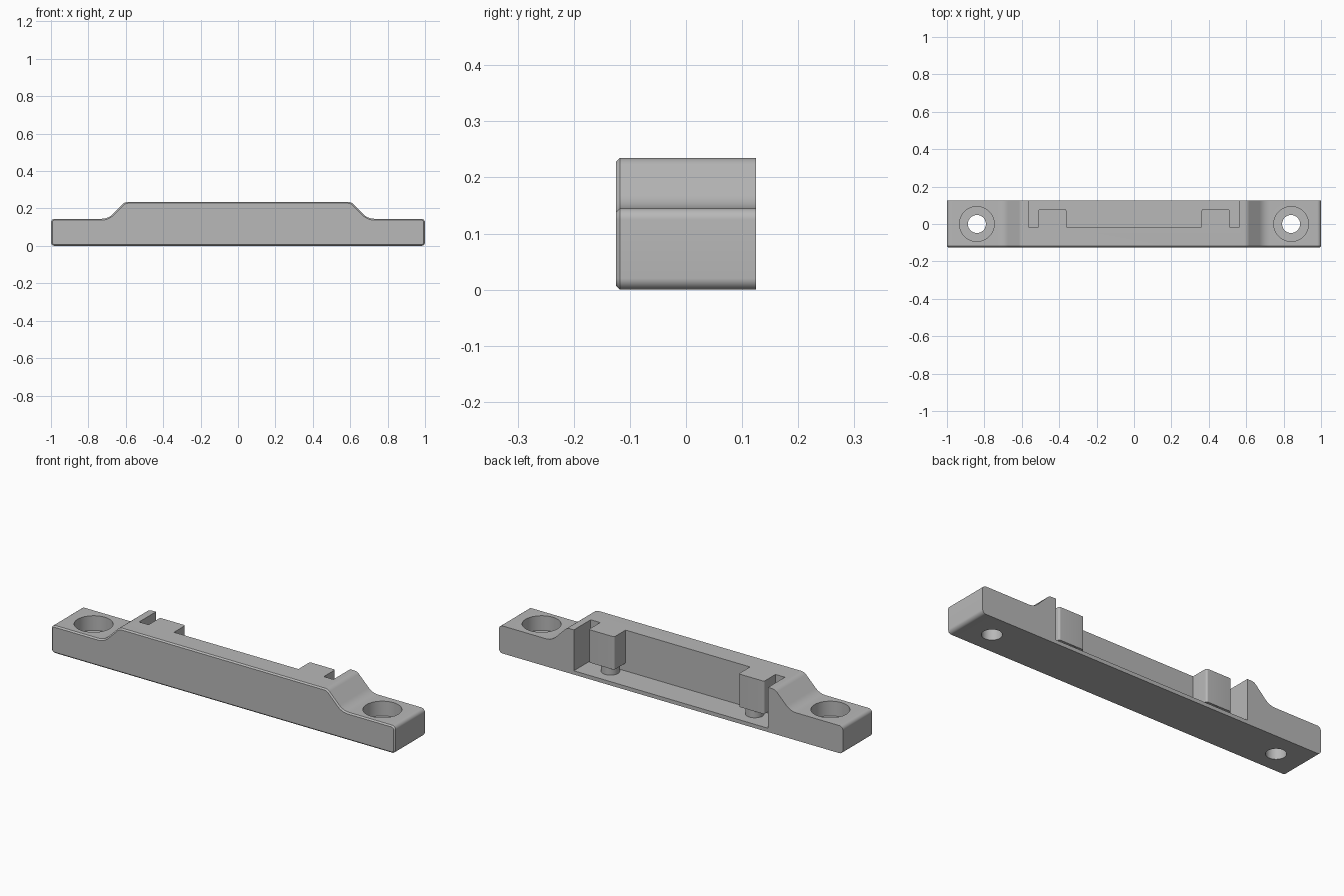
import bpy, bmesh, math
from mathutils import Vector

cube = bpy.data.objects.get("Cube")
if cube:
    bpy.data.objects.remove(cube, do_unlink=True)

grey = bpy.data.materials.new("light_grey")
grey.use_nodes = True
colour = (0.48, 0.48, 0.48, 1)
grey.diffuse_color = colour
grey.node_tree.nodes["Principled BSDF"].inputs["Base Color"].default_value = colour

DEPTH = 0.125        # half depth
FLOOR = 0.02         # recess floor height
UNDER = 0.062        # underside of the hanging blocks


def fillet(corners, steps=6):
    """Round each (a, b, radius) corner of a closed outline."""
    out = []
    for i, (a, b, r) in enumerate(corners):
        p = Vector((a, b))
        if r == 0:
            out.append(p)
            continue
        u = (Vector(corners[i - 1][:2]) - p).normalized()
        v = (Vector(corners[(i + 1) % len(corners)][:2]) - p).normalized()
        half = u.angle(v) / 2
        centre = p + (u + v).normalized() * r / math.sin(half)
        start = p + u * r / math.tan(half) - centre
        end = p + v * r / math.tan(half) - centre
        for k in range(steps + 1):
            t = k / steps
            out.append(centre + start.lerp(end, t).normalized() * r)
    return out


def make_object(name, bm):
    bmesh.ops.recalc_face_normals(bm, faces=bm.faces)
    mesh = bpy.data.meshes.new(name)
    bm.to_mesh(mesh)
    bm.free()
    mesh.materials.append(grey)
    obj = bpy.data.objects.new(name, mesh)
    bpy.context.collection.objects.link(obj)
    return obj


def extrude(points, offset):
    bm = bmesh.new()
    face = bm.faces.new([bm.verts.new(p) for p in points])
    geom = bmesh.ops.extrude_face_region(bm, geom=[face])["geom"]
    moved = [g for g in geom if isinstance(g, bmesh.types.BMVert)]
    bmesh.ops.translate(bm, verts=moved, vec=offset)
    return bm


def cylinder(name, x, y, low, high, radius):
    bm = bmesh.new()
    bmesh.ops.create_cone(bm, cap_ends=True, segments=48, radius1=radius,
                          radius2=radius, depth=high - low)
    bmesh.ops.translate(bm, verts=bm.verts, vec=(x, y, (low + high) / 2))
    return make_object(name, bm)


def activate(obj):
    bpy.ops.object.select_all(action='DESELECT')
    obj.select_set(True)
    bpy.context.view_layer.objects.active = obj


def cut(target, cutter):
    mod = target.modifiers.new("cut", 'BOOLEAN')
    mod.operation = 'DIFFERENCE'
    mod.solver = 'EXACT'
    mod.object = cutter
    activate(target)
    bpy.ops.object.modifier_apply(modifier=mod.name)
    bpy.data.objects.remove(cutter, do_unlink=True)


def mirrored(half):
    return half + [(-a, b, r) for a, b, r in reversed(half)]


# Bar body: rounded silhouette with a chamfered front rim
side = [(1, 0, 0.02), (1, 0.145, 0.02), (0.695, 0.145, 0.08), (0.605, 0.235, 0.04)]
outline = [(p.x, -DEPTH, p.y) for p in fillet(mirrored(side))]
bm = extrude(outline, (0, 2 * DEPTH, 0))
rim = [e for e in bm.edges if all(v.co.y < -DEPTH + 1e-4 for v in e.verts)]
bmesh.ops.bevel(bm, geom=rim, offset=0.007, segments=1, affect='EDGES')
body = make_object("mounting_bar", bm)

# Rear recess, leaving two blocks standing from the wall
recess = [(0.565, 0.2, 0), (0.565, -0.015, 0), (0.51, -0.015, 0),
          (0.51, 0.08, 0.01), (0.362, 0.08, 0.01), (0.362, -0.015, 0)]
points = [(p.x, p.y, 0.04) for p in fillet(mirrored(recess))]
cut(body, make_object("recess_cutter", extrude(points, (0, 0, 0.3))))

# Clearance beneath the blocks
lower = [(sx * 0.565, y, FLOOR) for sx, y in ((1, 0.2), (1, -0.015), (-1, -0.015), (-1, 0.2))]
cut(body, make_object("clearance_cutter", extrude(lower, (0, 0, UNDER - FLOOR))))

# Counterbored screw holes
for x in (-0.84, 0.84):
    cut(body, cylinder("bore_cutter", x, 0, 0.068, 0.3, 0.093))
    cut(body, cylinder("hole_cutter", x, 0, -0.1, 0.2, 0.048))

# Pins joining the blocks to the floor
for name, x in (("left_pin", 0.42), ("right_pin", -0.42)):
    pin = cylinder(name, x, 0.028, FLOOR - 0.005, UNDER + 0.005, 0.045)
    activate(pin)
    bpy.ops.object.shade_smooth_by_angle(angle=math.radians(30))

activate(body)
bpy.ops.object.shade_smooth_by_angle(angle=math.radians(30))
